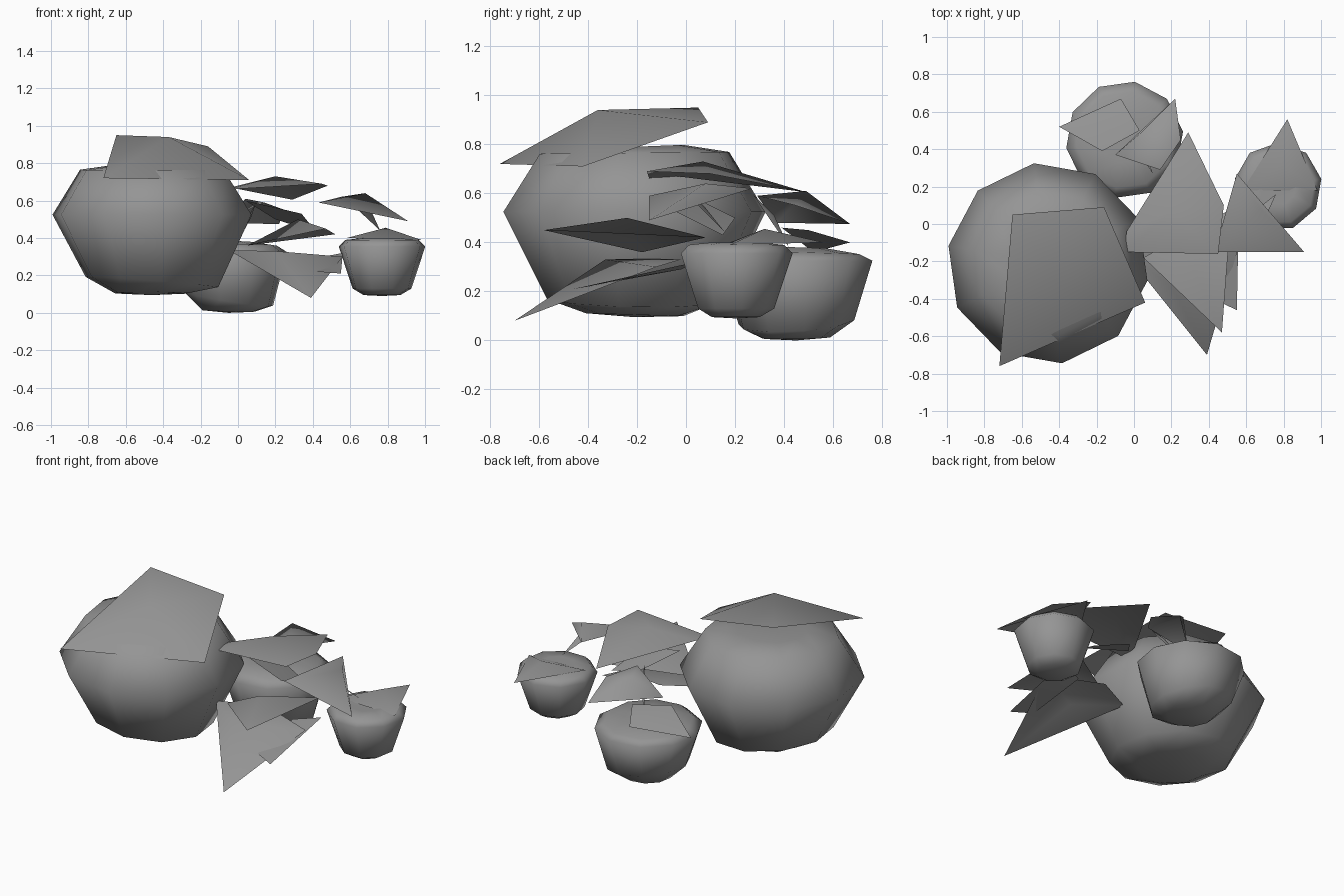
import bpy, bmesh, math

cube = bpy.data.objects.get("Cube")
if cube:
    bpy.data.objects.remove(cube, do_unlink=True)

grey = bpy.data.materials.new("plain grey")
grey.use_nodes = True
grey.diffuse_color = (0.3, 0.3, 0.3, 1)
shader = next(n for n in grey.node_tree.nodes if n.type == 'BSDF_PRINCIPLED')
shader.inputs["Base Color"].default_value = (0.3, 0.3, 0.3, 1)
shader.inputs["Roughness"].default_value = 0.8


def finish(name, bm):
    mesh = bpy.data.meshes.new(name)
    bm.to_mesh(mesh)
    bm.free()
    mesh.materials.append(grey)
    for p in mesh.polygons:
        p.use_smooth = True
    obj = bpy.data.objects.new(name, mesh)
    bpy.context.collection.objects.link(obj)


def berry(name, x, y, turn, sides, profile):
    """Closed faceted fruit from rings of (radius, height, x slope, y slope)."""
    bm = bmesh.new()
    rings = []
    for r, z, slope_x, slope_y in profile:
        ring = []
        for i in range(sides if r else 1):
            a = math.radians(turn) + math.tau * i / sides
            dx, dy = r * math.cos(a), r * math.sin(a)
            ring.append(bm.verts.new((x + dx, y + dy, z + dx * slope_x + dy * slope_y)))
        rings.append(ring)
    for low, high in zip(rings, rings[1:]):
        for i in range(sides):
            j = (i + 1) % sides
            quad = [low[i % len(low)], low[j % len(low)],
                    high[j % len(high)], high[i % len(high)]]
            bm.faces.new(list(dict.fromkeys(quad)))
    bmesh.ops.recalc_face_normals(bm, faces=bm.faces)
    finish(name, bm)


def leaf(name, peak, *corners):
    """A folded sheet: corners fanned around a raised point."""
    bm = bmesh.new()
    top = bm.verts.new(peak)
    rim = [bm.verts.new(c) for c in corners]
    for a, b in zip(rim, rim[1:] + rim[:1]):
        bm.faces.new((top, a, b))
    bm.normal_update()
    for f in bm.faces:
        if f.normal.z < 0:
            f.normal_flip()
    finish(name, bm)


# Fruits
berry("large_berry", -0.46, -0.21, 98, 10,
      [(0, 0.095, 0, 0), (0.2, 0.105, 0, -0.03), (0.36, 0.165, -0.08, -0.02),
       (0.54, 0.525, 0, 0), (0.39, 0.765, 0, 0.01), (0.2, 0.79, 0, 0.04), (0, 0.79, 0, 0)])
berry("middle_berry", -0.05, 0.45, 80, 10,
      [(0, 0, 0, 0), (0.14, 0.01, -0.03, 0.02), (0.24, 0.075, -0.16, 0.06),
       (0.315, 0.325, 0, 0), (0.26, 0.36, 0, -0.03), (0.12, 0.38, 0, -0.03), (0, 0.37, 0, 0)])
berry("small_berry", 0.77, 0.2, 90, 9,
      [(0, 0.09, 0, 0), (0.1, 0.095, 0, 0), (0.16, 0.13, 0, 0), (0.235, 0.355, 0, 0),
       (0.2, 0.39, 0, 0), (0.1, 0.4, 0, 0), (0, 0.38, 0, 0)])

# Leaves capping the fruits
leaf("large_berry_leaf", (-0.37, -0.36, 0.94), (-0.65, 0.05, 0.95), (-0.16, 0.09, 0.89),
     (0.06, -0.42, 0.71), (-0.72, -0.76, 0.72))
leaf("middle_berry_leaf", (-0.12, 0.5, 0.45), (-0.4, 0.52, 0.36), (-0.07, 0.67, 0.4),
     (0.03, 0.5, 0.45), (-0.17, 0.39, 0.46))
leaf("small_berry_leaf", (0.79, 0.32, 0.455), (0.82, 0.56, 0.4), (0.98, 0.18, 0.39),
     (0.58, 0.18, 0.4))

# Upper leaves of the cluster
leaf("back_leaf", (0.04, 0.49, 0.61), (0.22, 0.67, 0.475), (0.25, 0.45, 0.55),
     (0.14, 0.29, 0.59), (-0.1, 0.37, 0.48))
leaf("centre_leaf", (0.2, 0.07, 0.73), (0.29, 0.49, 0.605), (-0.04, -0.04, 0.67),
     (-0.05, -0.15, 0.66), (0.45, -0.16, 0.69), (0.48, 0.1, 0.68))
leaf("side_leaf", (0.68, 0.08, 0.64), (0.55, 0.27, 0.62), (0.43, -0.15, 0.59),
     (0.91, -0.15, 0.49))

# Lower leaves of the cluster
leaf("low_front_leaf", (0.2, -0.33, 0.33), (0.39, -0.7, 0.08), (-0.05, -0.15, 0.335),
     (0.2, -0.02, 0.33), (0.56, -0.12, 0.3))
leaf("front_leaf", (0.32, -0.24, 0.5), (0.47, -0.58, 0.45), (0.05, -0.18, 0.36),
     (0.52, 0.08, 0.42))
leaf("low_side_leaf", (0.47, -0.2, 0.26), (0.55, -0.46, 0.21), (0.42, -0.4, 0.22),
     (0.4, -0.02, 0.29), (0.56, 0.04, 0.32))
leaf("inner_leaf", (0.26, 0.05, 0.53), (0.04, 0, 0.6), (0.34, -0.05, 0.53),
     (0.42, 0.15, 0.43), (0.2, 0.2, 0.5))

# Narrow blades joining the cluster to the two smaller fruits
leaf("small_berry_blade", (0.67, 0.08, 0.54), (0.62, 0.05, 0.57), (0.71, 0.05, 0.55),
     (0.76, 0.16, 0.44))
leaf("middle_berry_blade", (0.06, 0.33, 0.52), (0.1, 0.27, 0.6), (0.07, 0.36, 0.51),
     (0, 0.42, 0.38))
